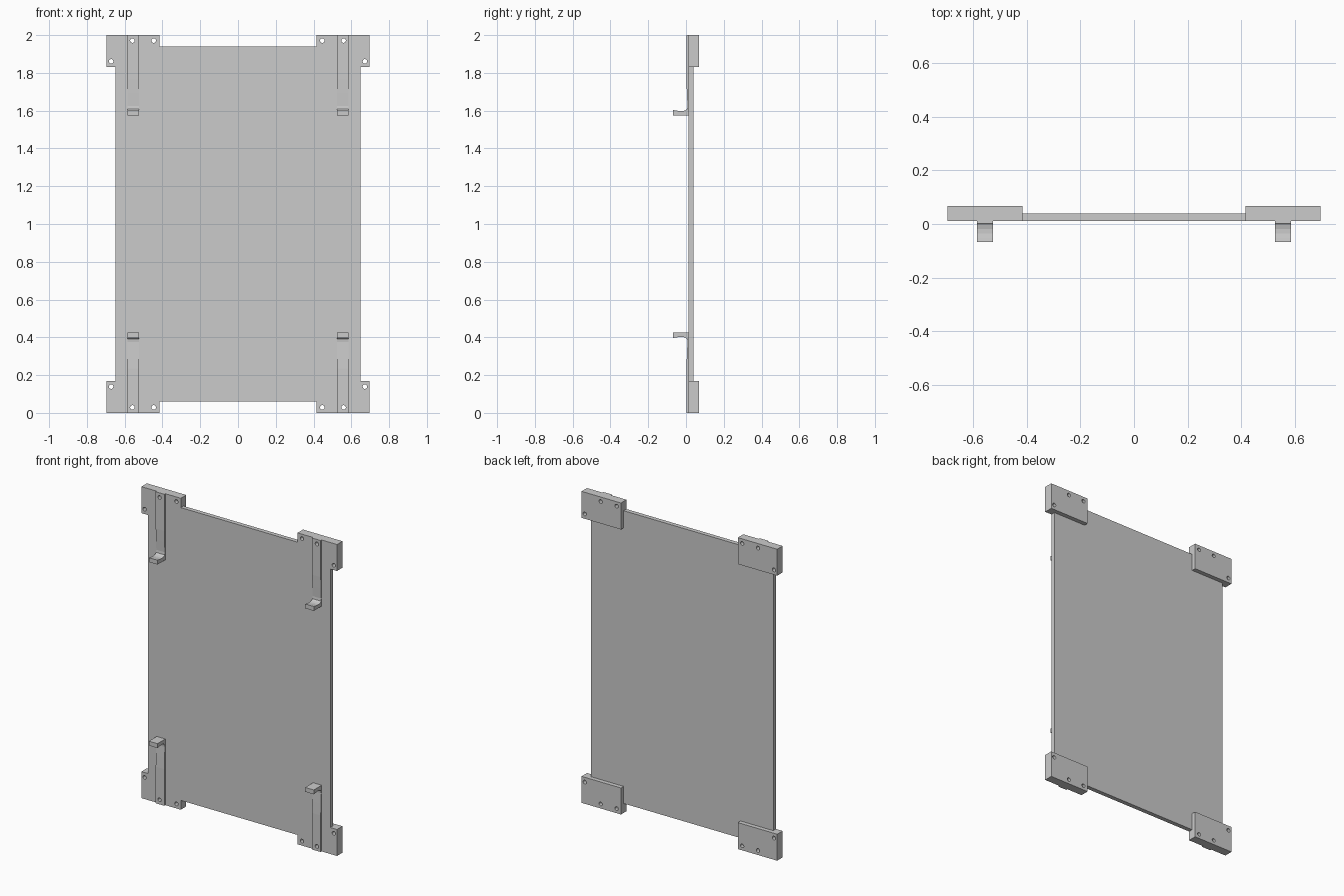
import bpy, bmesh
from mathutils import Matrix, Vector

if "Cube" in bpy.data.objects:
    bpy.data.objects.remove(bpy.data.objects["Cube"])

MID = Vector((0, 0, 1))          # all meshes are relative to the panel's mid height
FRONT, PLATE_BACK, BLOCK_BACK = 0.012, 0.04, 0.0675
HOLES = [(0.559, 0.971), (0.446, 0.971), (0.672, 0.861)]


def finish(name, bm):
    bmesh.ops.recalc_face_normals(bm, faces=bm.faces)
    mesh = bpy.data.meshes.new(name)
    bm.to_mesh(mesh)
    bm.free()
    obj = bpy.data.objects.new(name, mesh)
    obj.location = MID
    bpy.context.collection.objects.link(obj)
    return obj


def prism(name, points, depth):
    """Extrude a closed outline of 3D points along depth."""
    bm = bmesh.new()
    face = bm.faces.new([bm.verts.new(p) for p in points])
    new = bmesh.ops.extrude_face_region(bm, geom=[face])["geom"]
    bmesh.ops.translate(bm, vec=depth,
                        verts=[v for v in new if isinstance(v, bmesh.types.BMVert)])
    return finish(name, bm)


def drill_and_mirror(obj, cutter):
    cut = obj.modifiers.new("holes", 'BOOLEAN')
    cut.operation, cut.solver, cut.object = 'DIFFERENCE', 'EXACT', cutter
    mirror = obj.modifiers.new("four_corners", 'MIRROR')
    mirror.use_axis = (True, False, True)
    mirror.use_mirror_merge = False


# Main panel, notched where the corner blocks sit
quarter = [(0.648, 0.83), (0.415, 0.83), (0.415, 0.94)]
outline = (quarter
           + [(-x, z) for x, z in reversed(quarter)]
           + [(-x, -z) for x, z in quarter]
           + [(x, -z) for x, z in reversed(quarter)])
prism("panel", [(x, FRONT, z) for x, z in outline], (0, PLATE_BACK - FRONT, 0))

# Screw hole cutter
bm = bmesh.new()
for x, z in HOLES:
    bmesh.ops.create_cone(bm, cap_ends=True, segments=24, radius1=0.012,
                          radius2=0.012, depth=0.3,
                          matrix=Matrix.Translation((x, 0.03, z))
                          @ Matrix.Rotation(1.5707963, 4, 'X'))
cutter = finish("hole_cutter", bm)
cutter.hide_render = True
cutter.hide_viewport = True

# Corner blocks
corners = [(0.415, 0.83), (0.695, 0.83), (0.695, 1.0), (0.415, 1.0)]
block = prism("corner_blocks", [(x, FRONT, z) for x, z in corners],
              (0, BLOCK_BACK - FRONT, 0))
drill_and_mirror(block, cutter)

# Hooked strips: flat at the block, thinning towards an outward tab
profile = [(FRONT, 1.0), (0.002, 1.0), (0.002, 0.765), (0.005, 0.69),
           (0.008, 0.625), (0.006, 0.609), (-0.002, 0.602), (-0.018, 0.598),
           (-0.035, 0.598), (-0.052, 0.601), (-0.0675, 0.603),
           (-0.0675, 0.575), (FRONT, 0.575)]
strip = prism("hook_strips", [(0.525, y, z) for y, z in profile], (0.061, 0, 0))
drill_and_mirror(strip, cutter)
